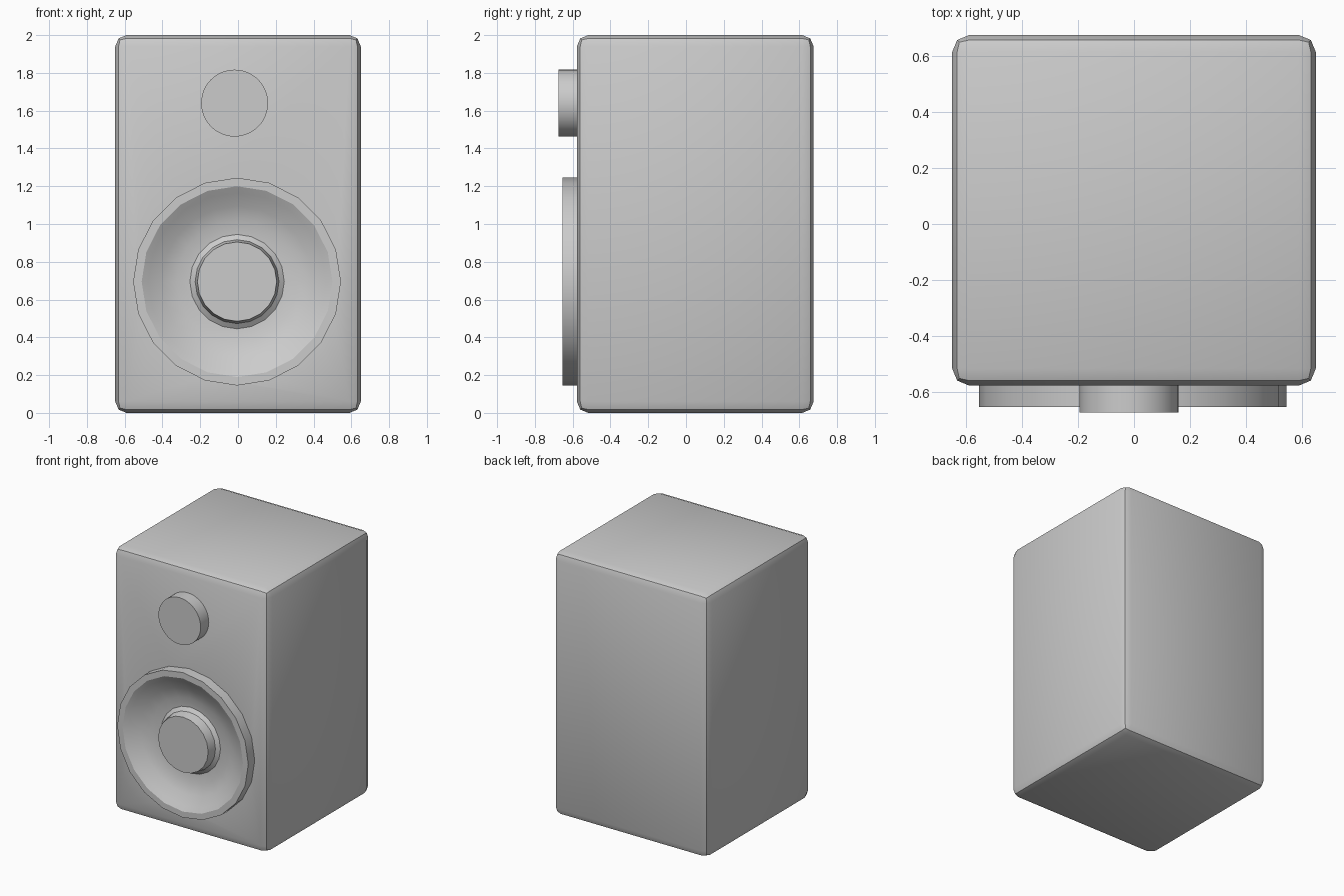
import bpy, bmesh, math
from mathutils import Matrix

if "Cube" in bpy.data.objects:
    bpy.data.objects.remove(bpy.data.objects["Cube"])


def finish(name, bm):
    bmesh.ops.recalc_face_normals(bm, faces=bm.faces)
    mesh = bpy.data.meshes.new(name)
    bm.to_mesh(mesh)
    bm.free()
    ob = bpy.data.objects.new(name, mesh)
    bpy.context.collection.objects.link(ob)
    return ob


def smooth(ob, angle=30):
    bpy.ops.object.select_all(action='DESELECT')
    ob.select_set(True)
    bpy.context.view_layer.objects.active = ob
    bpy.ops.object.shade_smooth_by_angle(angle=math.radians(angle))


def lathe(name, cx, cz, profile, sides):
    """Revolve (radius, y) points around a front-facing axis and cap both ends."""
    bm = bmesh.new()
    rings = []
    for r, y in profile:
        ring = []
        for i in range(sides):
            a = 2 * math.pi * i / sides
            ring.append(bm.verts.new((cx + r * math.cos(a), y, cz + r * math.sin(a))))
        rings.append(ring)
    for a, b in zip(rings, rings[1:]):
        for i in range(sides):
            j = (i + 1) % sides
            bm.faces.new((a[i], a[j], b[j], b[i]))
    bm.faces.new(rings[0])
    bm.faces.new(rings[-1])
    return finish(name, bm)


WX, WZ = -0.005, 0.695

# Cabinet: box with two-step bevelled edges
bm = bmesh.new()
bmesh.ops.create_cube(bm, size=1, matrix=Matrix.Translation((0, 0.049, 1))
                      @ Matrix.Diagonal((1.3, 1.253, 2, 1)))
bmesh.ops.bevel(bm, geom=bm.edges[:], offset=0.06, offset_type='OFFSET',
                segments=2, profile=0.5, affect='EDGES')
cabinet = finish("cabinet", bm)
smooth(cabinet)

# Pocket behind the woofer
cutter = lathe("woofer_pocket_cutter", WX, WZ, [(0.53, -0.9), (0.53, -0.53)], 20)
cutter.hide_render = True
cutter.hide_set(True)
cut = cabinet.modifiers.new("woofer_pocket", 'BOOLEAN')
cut.operation = 'DIFFERENCE'
cut.solver = 'EXACT'
cut.object = cutter

# Woofer: raised rim, dished cone and flat centre cap
woofer = lathe("woofer", WX, WZ, [
    (0.55, -0.535), (0.55, -0.655), (0.505, -0.655), (0.47, -0.635),
    (0.40, -0.593), (0.32, -0.566), (0.25, -0.560), (0.222, -0.580),
    (0.21, -0.650)], 20)
smooth(woofer)

# Tweeter: plain disc
tweeter = lathe("tweeter", -0.018, 1.64, [(0.177, -0.55), (0.177, -0.675)], 48)
smooth(tweeter)
